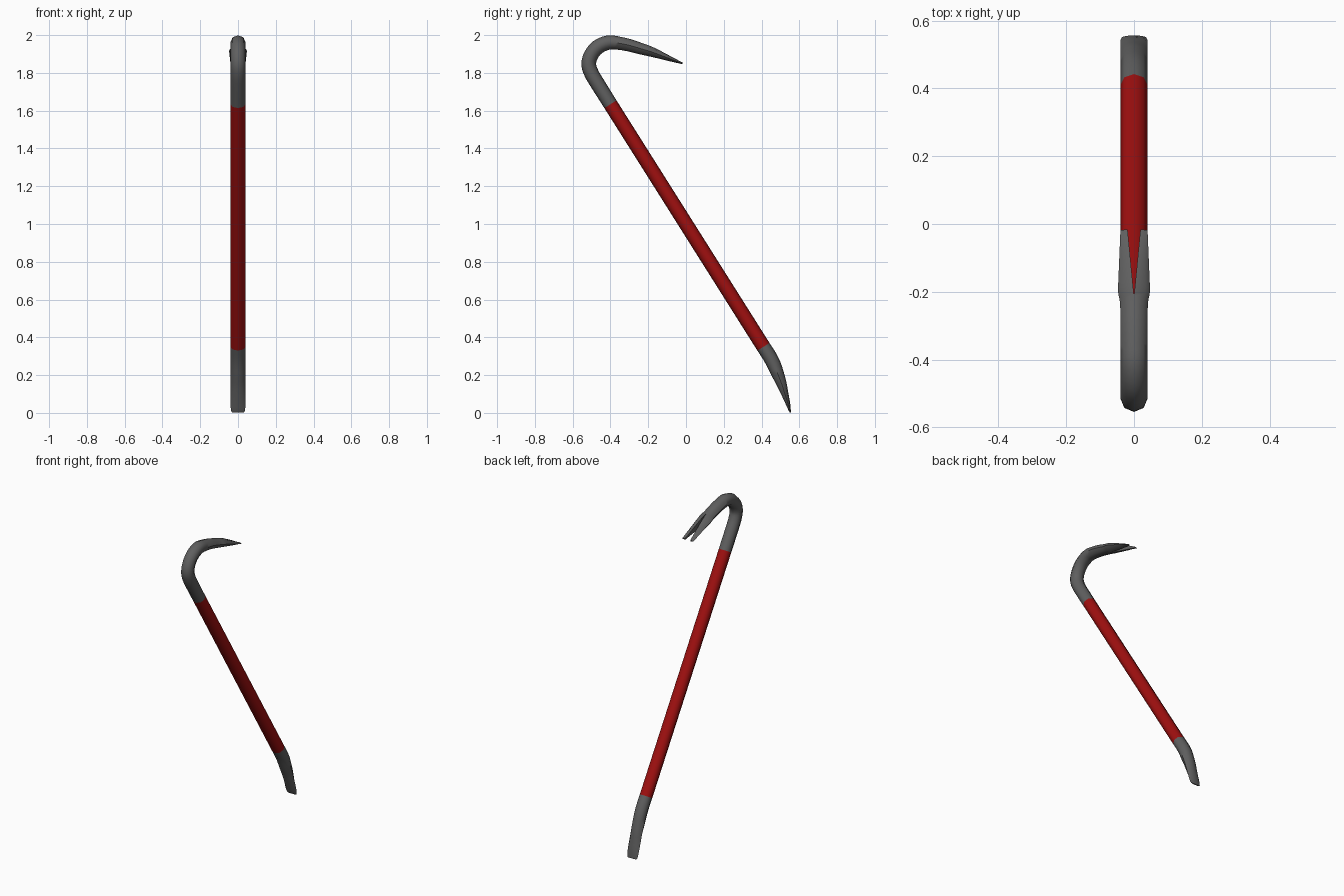
import bpy, bmesh, math
from mathutils import Vector

if "Cube" in bpy.data.objects:
    bpy.data.objects.remove(bpy.data.objects["Cube"])

def material(name, rgb):
    m = bpy.data.materials.new(name)
    m.diffuse_color = (*rgb, 1)
    m.use_nodes = True
    m.node_tree.nodes["Principled BSDF"].inputs["Base Color"].default_value = m.diffuse_color
    return m

steel = material("grey_steel", (0.115, 0.115, 0.115))
paint = material("red_paint", (0.35, 0.005, 0.005))

def smooth_path(rows, steps):
    """Catmull-Rom through rows of (y, z, half width, half thickness)."""
    p = [Vector(r) for r in rows]
    p = [2 * p[0] - p[1]] + p + [2 * p[-1] - p[-2]]
    out = []
    for a, b, c, d in zip(p, p[1:], p[2:], p[3:]):
        for i in range(steps):
            t = i / steps
            out.append(0.5 * (2 * b + (c - a) * t + (2 * a - 5 * b + 4 * c - d) * t * t
                              + (3 * b - a - 3 * c + d) * t ** 3))
    return out + [p[-2]]

# flattened chisel end, from the tip up to the paint
chisel = smooth_path([
    (.553, .002, .030, .003), (.549, .014, .037, .006), (.538, .055, .040, .013),
    (.521, .108, .040, .020), (.506, .155, .040, .027), (.487, .203, .040, .033),
    (.466, .255, .040, .037), (.441, .302, .040, .038), (.41, .35, .040, .038)], 2)

# hook end, from the paint to the claw tip
hook = smooth_path([
    (-.40, 1.634, .040, .038), (-.469, 1.744, .040, .039), (-.500, 1.797, .040, .039),
    (-.515, 1.845, .040, .039), (-.503, 1.893, .040, .039), (-.467, 1.937, .040, .039),
    (-.410, 1.961, .040, .038), (-.355, 1.957, .040, .035), (-.30, 1.946, .040, .033),
    (-.235, 1.927, .041, .030), (-.20, 1.917, .047, .028), (-.164, 1.905, .046, .025),
    (-.09, 1.877, .043, .016), (-.018, 1.850, .040, .005)], 3)

# bar: eight-sided rings swept along the path
rows = chisel + hook
painted = len(chisel) - 1
SIDES = 8
bm = bmesh.new()
rings = []
for i, (y, z, w, h) in enumerate(rows):
    a, b = rows[max(i - 1, 0)], rows[min(i + 1, len(rows) - 1)]
    if i == painted:
        a, b = rows[i], rows[i + 1]
    elif i == painted + 1:
        a, b = rows[i - 1], rows[i]
    t = Vector((0, b[0] - a[0], b[1] - a[1])).normalized()
    n = Vector((0, -t.z, t.y))
    ring = []
    for k in range(SIDES):
        ang = 2 * math.pi * k / SIDES
        ring.append(bm.verts.new(Vector((w * math.cos(ang), y, z)) + n * h * math.sin(ang)))
    rings.append(ring)
for i, (r, s) in enumerate(zip(rings, rings[1:])):
    for k in range(SIDES):
        f = bm.faces.new((r[k], r[(k + 1) % SIDES], s[(k + 1) % SIDES], s[k]))
        f.material_index = int(i == painted)
bm.faces.new(rings[0])
bm.faces.new(rings[-1])
bmesh.ops.recalc_face_normals(bm, faces=bm.faces)
mesh = bpy.data.meshes.new("pry_bar")
bm.to_mesh(mesh)
bm.free()
mesh.materials.append(steel)
mesh.materials.append(paint)
bar = bpy.data.objects.new("pry_bar", mesh)
bpy.context.collection.objects.link(bar)

# V-shaped slot that splits the claw
bm = bmesh.new()
tri = [bm.verts.new(v) for v in ((0, -.213, 1.7), (.0225, .02, 1.7), (-.0225, .02, 1.7))]
face = bm.faces.new(tri)
ext = bmesh.ops.extrude_face_region(bm, geom=[face])
bmesh.ops.translate(bm, vec=(0, 0, .4),
                    verts=[v for v in ext["geom"] if isinstance(v, bmesh.types.BMVert)])
bmesh.ops.recalc_face_normals(bm, faces=bm.faces)
cut_mesh = bpy.data.meshes.new("claw_slot_cutter")
bm.to_mesh(cut_mesh)
bm.free()
cut_mesh.materials.append(steel)
cutter = bpy.data.objects.new("claw_slot_cutter", cut_mesh)
bpy.context.collection.objects.link(cutter)
cutter.hide_render = True

mod = bar.modifiers.new("claw_slot", "BOOLEAN")
mod.operation = "DIFFERENCE"
mod.solver = "EXACT"
mod.object = cutter
bpy.context.view_layer.objects.active = bar
bar.select_set(True)
bpy.ops.object.modifier_apply(modifier=mod.name)
bpy.data.objects.remove(cutter)
bpy.ops.object.shade_smooth_by_angle(angle=math.radians(50))
